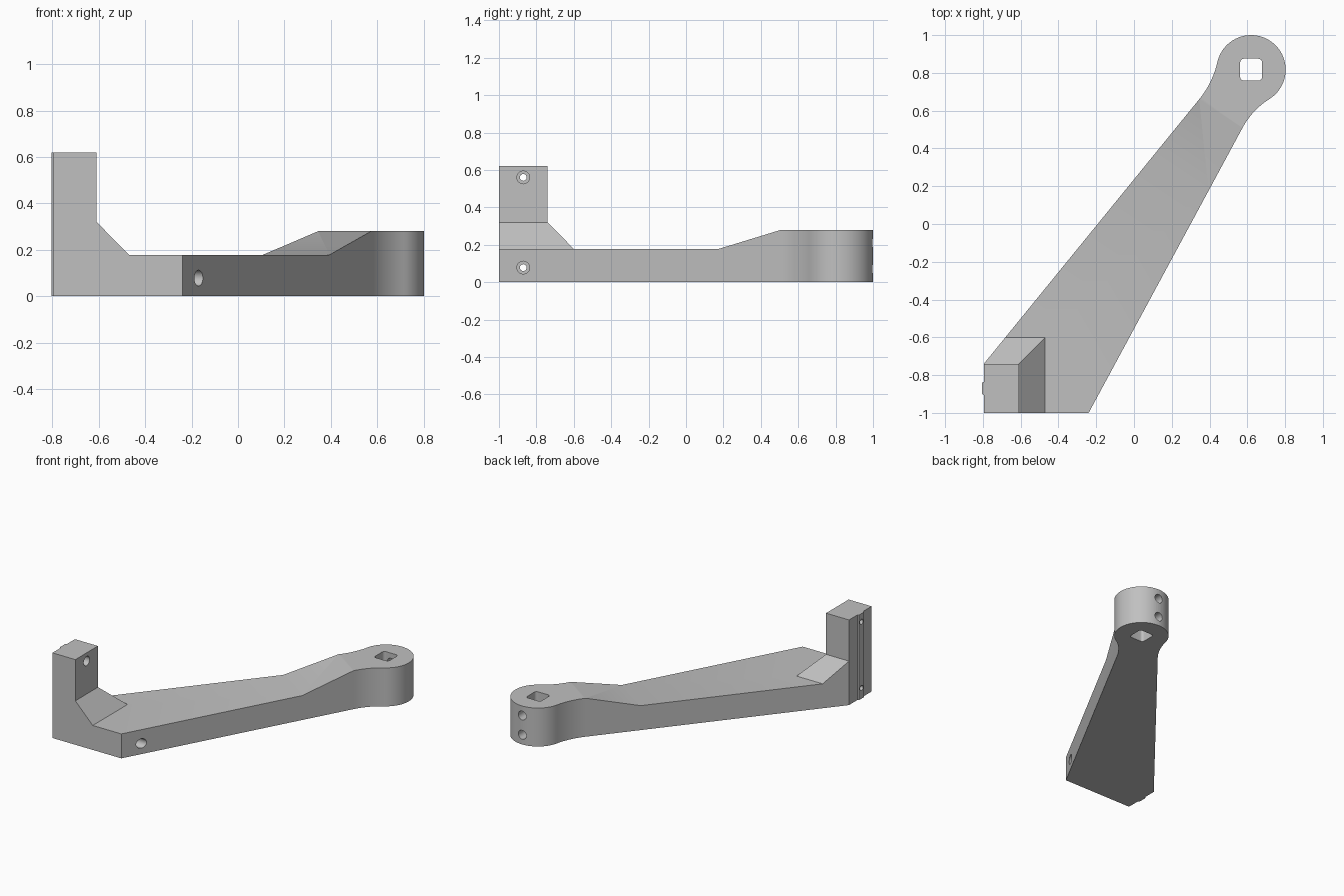
import bpy, bmesh, math
from mathutils import Vector

if "Cube" in bpy.data.objects:
    bpy.data.objects.remove(bpy.data.objects["Cube"], do_unlink=True)

HUB = Vector((0.62, 0.817))
HUB_R = 0.183


def add_object(name, bm):
    bmesh.ops.recalc_face_normals(bm, faces=bm.faces)
    mesh = bpy.data.meshes.new(name)
    bm.to_mesh(mesh)
    bm.free()
    obj = bpy.data.objects.new(name, mesh)
    bpy.context.collection.objects.link(obj)
    return obj


def loft(name, rings):
    """Closed solid through rings that have equal point counts."""
    bm = bmesh.new()
    loops = [[bm.verts.new(p) for p in ring] for ring in rings]
    for a, b in zip(loops, loops[1:]):
        for i in range(len(a)):
            j = (i + 1) % len(a)
            bm.faces.new((a[i], a[j], b[j], b[i]))
    bm.faces.new(loops[0])
    bm.faces.new(loops[-1])
    return add_object(name, bm)


def prism(name, ring, offset):
    return loft(name, [ring, [Vector(p) + Vector(offset) for p in ring]])


def cylinder(name, start, axis, length, radius):
    axis = Vector(axis)
    side = axis.cross(Vector((0, 0, 1)))
    ring = []
    for i in range(32):
        t = math.tau * i / 32
        ring.append(Vector(start) + radius * (side * math.cos(t) + Vector((0, 0, math.sin(t)))))
    return prism(name, ring, axis * length)


def boolean(target, tool, operation):
    mod = target.modifiers.new(operation, 'BOOLEAN')
    mod.operation, mod.solver, mod.object = operation, 'EXACT', tool
    bpy.ops.object.select_all(action='DESELECT')
    bpy.context.view_layer.objects.active = target
    target.select_set(True)
    bpy.ops.object.modifier_apply(modifier=mod.name)
    bpy.data.objects.remove(tool, do_unlink=True)


def arc(center, start, end, steps, full=False):
    a, b = start - center, end - center
    t0 = math.atan2(a.y, a.x)
    turn = (math.atan2(b.y, b.x) - t0) % math.tau
    if not full and turn > math.pi:
        turn -= math.tau
    return [center + a.length * Vector((math.cos(t0 + turn * i / steps),
                                        math.sin(t0 + turn * i / steps)))
            for i in range(steps + 1)]


def fillet(edge_start, edge_end, side):
    """Concave arc leaving a straight edge and running tangent to the hub."""
    d = (edge_end - edge_start).normalized()
    n = Vector((d.y, -d.x)) * side
    rel = edge_end - HUB
    r = (rel.length_squared - HUB_R ** 2) / (2 * (HUB_R - rel.dot(n)))
    c = edge_end + n * r
    return arc(c, edge_end, c + (HUB - c).normalized() * r, 14)


# Plan outline: straight flanks, round hub, small key rib on the outer face
back_x = -0.795
right = fillet(Vector((-0.24, -1)), Vector((0.575, 0.51)), 1)
left = fillet(Vector((back_x, -0.74)), Vector((0.345, 0.66)), -1)
hub = arc(HUB, right[-1], left[-1], 48, full=True)
plan = [Vector((back_x, -1)), Vector((-0.24, -1))] + right + hub[1:-1] + left[::-1]
plan += [Vector(p) for p in ((back_x, -0.74), (back_x, -0.835), (-0.805, -0.84),
                             (-0.805, -0.9), (back_x, -0.905))]
plan_solid = prism("plan_solid", [(p.x, p.y, -0.2) for p in plan], (0, 0, 1.2))

# Arm height profile, with the ramp running up to the hub
axis = Vector((0.556, 0.831, 0))
across = Vector((0.831, -0.556, 0))
profile = [(-2, 0), (2, 0), (2, 0.28), (0.742, 0.28), (0.365, 0.178), (-2, 0.178)]
body = prism("lever_arm", [axis * u - across * 2 + Vector((0, 0, z)) for u, z in profile],
             across * 4)

# Upright post with flared foot
rings = [[(-1.2, -1.3, z), (x, -1.3, z), (x, y, z), (-1.2, y, z)]
         for x, y, z in ((-0.47, -0.6, 0.1), (-0.47, -0.6, 0.178),
                         (-0.61, -0.74, 0.32), (-0.61, -0.74, 0.62))]
boolean(body, loft("post", rings), 'UNION')
boolean(body, plan_solid, 'INTERSECT')

# Rounded square socket through the hub
half, corner = 0.058, 0.02
socket = []
for q in range(4):
    mid = math.radians(45 + 90 * q)
    cx = HUB.x + math.copysign(half - corner, math.cos(mid))
    cy = HUB.y + math.copysign(half - corner, math.sin(mid))
    for k in range(7):
        t = mid + math.radians(-45 + 15 * k)
        socket.append((cx + corner * math.cos(t), cy + corner * math.sin(t), -0.1))
boolean(body, prism("socket_cutter", socket, (0, 0, 0.6)), 'DIFFERENCE')

# Set screw holes from the back of the hub into the socket
for z in (0.07, 0.21):
    boolean(body, cylinder("set_screw_cutter", (HUB.x, HUB.y, z), (0, 1, 0), 0.4, 0.032),
            'DIFFERENCE')

# Stepped mounting holes through the post
for z in (0.078, 0.56):
    for start, radius in ((-1, 0.018), (-0.74, 0.034)):
        boolean(body, cylinder("mount_cutter", (start, -0.87, z), (1, 0, 0), 1.1, radius),
                'DIFFERENCE')

# Material and shading
grey = bpy.data.materials.new("light_grey")
grey.use_nodes = True
color = (0.53, 0.53, 0.53, 1)
grey.diffuse_color = color
grey.node_tree.nodes["Principled BSDF"].inputs["Base Color"].default_value = color
body.data.materials.clear()
body.data.materials.append(grey)
bpy.ops.object.select_all(action='DESELECT')
body.select_set(True)
bpy.context.view_layer.objects.active = body
bpy.ops.object.shade_smooth_by_angle(angle=math.radians(20))
